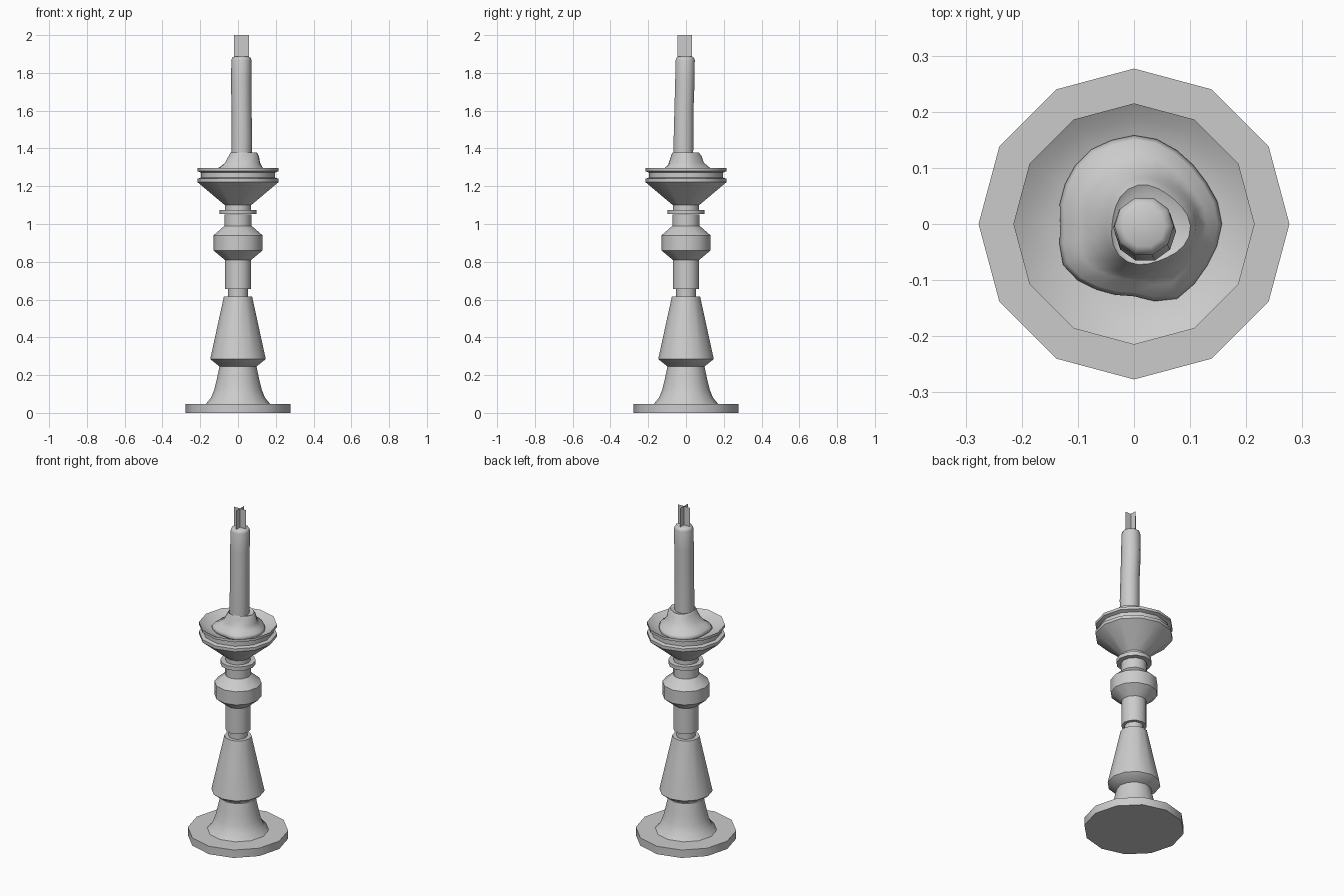
import bpy, bmesh, math

cube = bpy.data.objects.get("Cube")
if cube:
    bpy.data.objects.remove(cube, do_unlink=True)

grey = bpy.data.materials.new("plain grey")
grey.use_nodes = True
colour = (0.6, 0.6, 0.6, 1)
grey.diffuse_color = colour
grey.node_tree.nodes["Principled BSDF"].inputs["Base Color"].default_value = colour


def finish(name, bm, angle=40):
    mesh = bpy.data.meshes.new(name)
    bm.to_mesh(mesh)
    bm.free()
    obj = bpy.data.objects.new(name, mesh)
    bpy.context.collection.objects.link(obj)
    mesh.materials.append(grey)
    bpy.ops.object.select_all(action="DESELECT")
    obj.select_set(True)
    bpy.context.view_layer.objects.active = obj
    bpy.ops.object.shade_smooth_by_angle(angle=math.radians(angle))
    return obj


def loft(name, rings, sides, angle=40):
    """Skin rings given as (radius or function of turn, z, centre x, centre y)."""
    bm = bmesh.new()
    loops = []
    for radius, z, cx, cy in rings:
        loop = []
        for i in range(sides):
            a = math.tau * i / sides
            r = radius(a) if callable(radius) else radius
            loop.append(bm.verts.new((cx + r * math.cos(a), cy + r * math.sin(a), z)))
        loops.append(loop)
    for low, high in zip(loops, loops[1:]):
        for i in range(sides):
            j = (i + 1) % sides
            bm.faces.new((low[i], low[j], high[j], high[i]))
    bm.faces.new(loops[0][::-1])
    bm.faces.new(loops[-1])
    return finish(name, bm, angle)


def turned(name, profile):
    return loft(name, [(r, z, 0, 0) for r, z in profile], 12)


# Turned holder, from the foot up to the drip bowl
turned("foot", [(.277, 0), (.277, .048), (.17, .048), (.143, .08), (.125, .125),
                (.112, .18), (.097, .25)])
turned("lower_cone", [(.097, .245), (.147, .285), (.075, .615)])
turned("lower_neck", [(.052, .61), (.052, .66)])
turned("bulb_stem", [(.07, .655), (.07, .81), (.13, .86), (.13, .94), (.072, .99), (.072, 1.05)])
turned("collar_disc", [(.098, 1.052), (.098, 1.075)])
turned("drip_bowl", [(.07, 1.07), (.07, 1.1), (.215, 1.222), (.215, 1.24), (.195, 1.246),
                     (.195, 1.272), (.215, 1.28), (.215, 1.296), (.19, 1.28), (.15, 1.264),
                     (.06, 1.25)])

# Melted wax pool with an uneven outline, rising into a sleeve round the candle
outline = [.155, .15, .152, .157, .155, .14, .133, .145, .135, .13, .152, .152]


def edge(a):
    t = a / math.tau * len(outline)
    i = int(t)
    f = t - i
    n = len(outline)
    return outline[i % n] * (1 - f) + outline[(i + 1) % n] * f


def pool(scale, ripple=0.0):
    return lambda a: edge(a) * scale + ripple * math.sin(5 * a + 1)


def sleeve(r):
    return lambda a: r + .005 * math.sin(3 * a + 2)


wax = loft("melted_wax", [
    (pool(.95), 1.258, 0, 0), (pool(1, .002), 1.272, 0, 0), (pool(.95, .002), 1.286, .001, 0),
    (pool(.78, .003), 1.3, .006, 0), (sleeve(.092), 1.325, .02, 0), (sleeve(.08), 1.36, .026, 0),
    (sleeve(.07), 1.378, .026, -.003), (sleeve(.058), 1.37, .022, -.008)], 24, 70)

# Thin, slightly leaning candle with a rounded top
candle = loft("candle", [
    (.053, 1.26, .018, -.014), (.055, 1.45, .02, -.013), (.053, 1.6, .019, -.011),
    (.054, 1.75, .017, -.006), (.053, 1.868, .018, -.004), (.049, 1.88, .018, -.004),
    (.038, 1.886, .018, -.004)], 10, 50)

# Flame made of two crossed upright sheets
bm = bmesh.new()
half = .039
for dx, dy in ((half, 0), (0, half)):
    bm.faces.new([bm.verts.new((.018 + s * dx, -.006 + s * dy, z))
                  for s, z in ((-1, 1.88), (1, 1.88), (1, 2), (-1, 2))])
finish("flame_sheets", bm)
